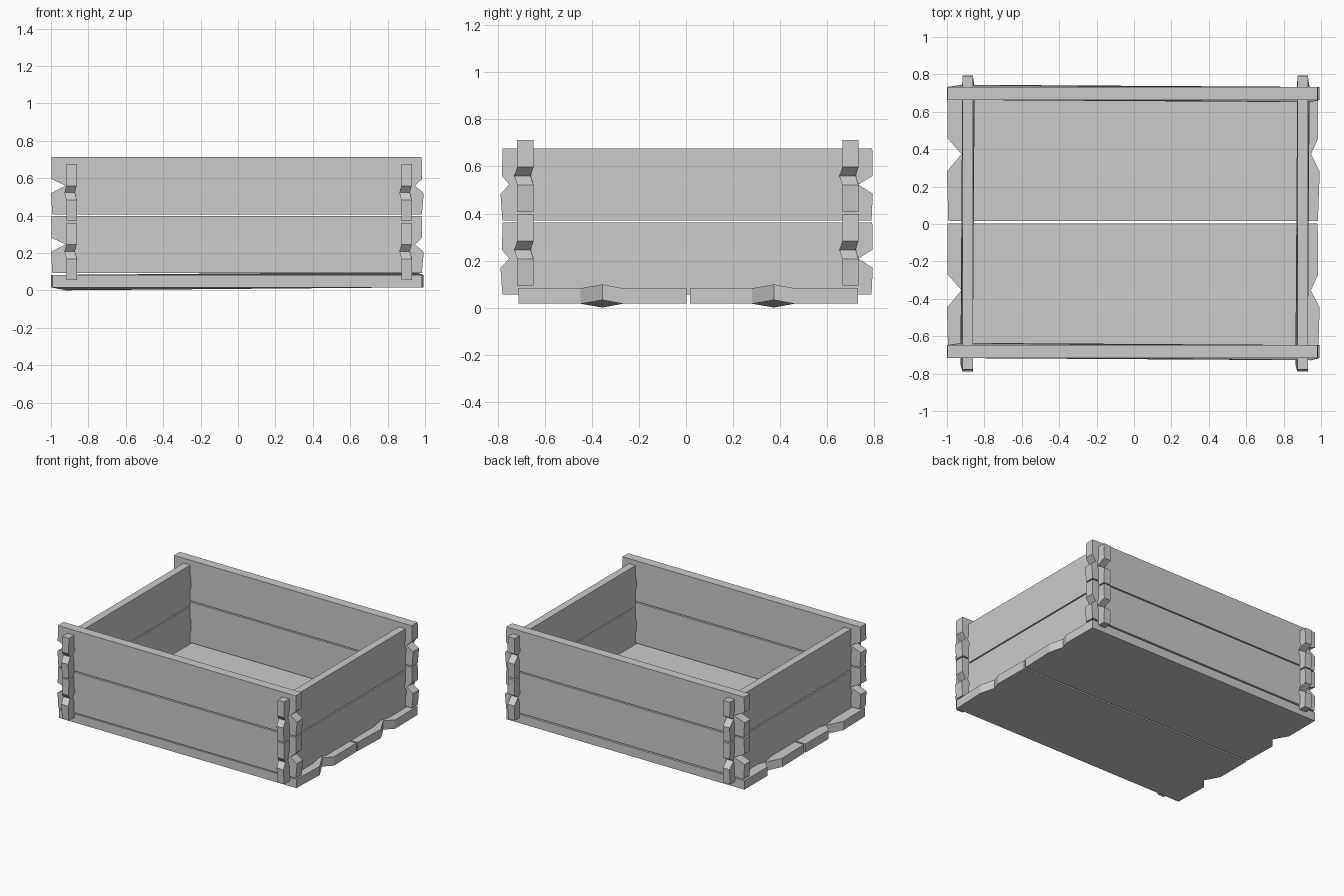
import bpy, bmesh
from math import radians
from mathutils import Matrix

if "Cube" in bpy.data.objects:
    bpy.data.objects.remove(bpy.data.objects["Cube"])

# end profile of a plank, bottom to top: (height fraction, left end, right end, twist)
ROWS = [(0.00, -0.993, 0.983, 0.0),
        (0.37, -1.000, 0.993, 0.0),
        (0.50, -0.922, 0.946, 1.0),
        (0.62, -0.998, 0.985, 0.0),
        (1.00, -0.997, 0.982, 0.0)]


def plank(name, length, height, thick, twist, loc, rot):
    """Plank along local x, height along z, thickness along y, notched at both ends."""
    bm = bmesh.new()
    rings = []
    for f, left, right, t in ROWS:
        z, s, h = (f - 0.5) * height, t * twist, thick / 2
        pts = [(left * length, s - h), (right * length, -s - h),
               (right * length, -s + h), (left * length, s + h)]
        rings.append([bm.verts.new((x, y, z)) for x, y in pts])
    for a, b in zip(rings, rings[1:]):
        for i in range(4):
            j = (i + 1) % 4
            bm.faces.new((a[i], a[j], b[j], b[i]))
    bm.faces.new(rings[0][::-1])
    bm.faces.new(rings[-1])
    bmesh.ops.recalc_face_normals(bm, faces=bm.faces)
    mesh = bpy.data.meshes.new(name)
    bm.to_mesh(mesh)
    bm.free()
    ob = bpy.data.objects.new(name, mesh)
    ob.matrix_world = Matrix.Translation(loc) @ rot
    bpy.context.collection.objects.link(ob)


upright = Matrix.Identity(4)
sideways = Matrix.Rotation(radians(-90), 4, 'Z')
flat = Matrix.Rotation(radians(-90), 4, 'X')

for level, dz in (("lower", 0.0), ("upper", 0.314)):
    # long walls
    for side, y in (("front", -0.682), ("back", 0.698)):
        plank(f"{side}_{level}_plank", 1.0, 0.305, 0.069, 0.012, (0, y, 0.246 + dz), upright)
    # short walls, interlocked through the long ones
    for side, x in (("left", -0.89), ("right", 0.901)):
        plank(f"{side}_{level}_plank", 0.793, 0.305, 0.056, 0.01, (x, 0, 0.209 + dz), sideways)

# floor boards
for side, y in (("front", -0.354), ("back", 0.374)):
    plank(f"floor_{side}_plank", 1.0, 0.714, 0.066, 0.016, (0, y, 0.05), flat)
